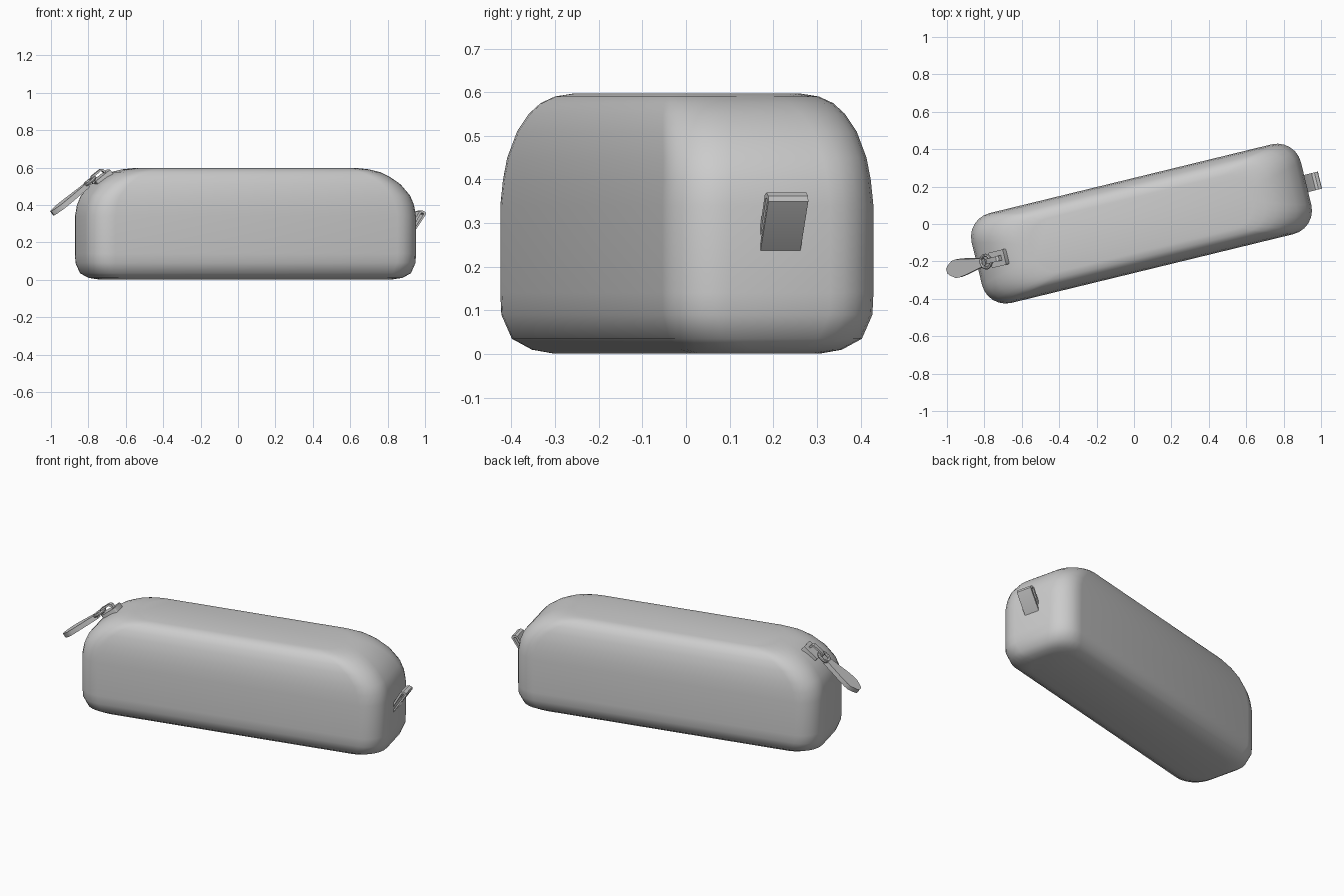
import bpy, bmesh
from math import radians, sin, cos, pi
from mathutils import Matrix

if "Cube" in bpy.data.objects:
    bpy.data.objects.remove(bpy.data.objects["Cube"])

# Frame of the case: u along its length, turned about z
CASE = Matrix.Translation((0.04, 0.002, 0)) @ Matrix.Rotation(radians(13.7), 4, 'Z')
# Frame of the zip: s runs down the sloped end, n points off the surface
S, C = sin(radians(38)), cos(radians(38))
ZIP = CASE @ Matrix(((-C, 0, -S, -0.78), (0, -1, 0, 0), (-S, 0, C, 0.541), (0, 0, 0, 1)))


def finish(bm, name, frame, smooth=35):
    bmesh.ops.recalc_face_normals(bm, faces=bm.faces)
    me = bpy.data.meshes.new(name)
    bm.to_mesh(me)
    bm.free()
    me.transform(frame)
    ob = bpy.data.objects.new(name, me)
    bpy.context.collection.objects.link(ob)
    bpy.context.view_layer.objects.active = ob
    ob.select_set(True)
    bpy.ops.object.shade_smooth_by_angle(angle=radians(smooth))
    ob.select_set(False)
    return ob


def loft(bm, rings, closed=False):
    rows = [[bm.verts.new(p) for p in ring] for ring in rings]
    n = len(rows[0])
    pairs = list(zip(rows, rows[1:])) + ([(rows[-1], rows[0])] if closed else [])
    for a, b in pairs:
        for i in range(n):
            j = (i + 1) % n
            bm.faces.new((a[i], a[j], b[j], b[i]))
    if not closed:
        bm.faces.new(rows[0])
        bm.faces.new(rows[-1])


def rounded_rect(hx, hy, r, z, seg=6):
    pts = []
    for k, (sx, sy) in enumerate(((1, 1), (-1, 1), (-1, -1), (1, -1))):
        for i in range(seg + 1):
            a = (k + i / seg) * pi / 2
            pts.append((sx * (hx - r) + r * cos(a), sy * (hy - r) + r * sin(a), z))
    return pts


def strip_loop(name, outer, inner, half, frame):
    # hollow loop: outer and inner outlines in the x-z plane, given a width
    bm = bmesh.new()
    ring = lambda o, y: [(x, y, z) for x, z in o]
    loft(bm, [ring(outer, -half), ring(outer, half), ring(inner, half), ring(inner, -half)], True)
    return finish(bm, name, frame)


# Soft case body: z, inset along length, inset across width
profile = [(.001, .11, .10), (.01, .06, .06), (.035, .022, .022), (.09, .002, .002), (.14, 0, 0),
           (.34, 0, 0), (.40, .01, .004), (.45, .03, .009), (.51, .08, .02),
           (.55, .135, .034), (.575, .185, .05), (.59, .24, .07), (.597, .30, .10)]
bm = bmesh.new()
loft(bm, [rounded_rect(.906 - iu, .247 - iv, min(.13, (.247 - iv) * .9), z) for z, iu, iv in profile])
finish(bm, "case_body", CASE, 60)

# Folded fabric tab on the right end
strip_loop("end_tab",
           [(.885, .22), (.905, .236), (.982, .35), (.98, .362), (.963, .37), (.947, .366), (.885, .262)],
           [(.895, .24), (.902, .247), (.969, .35), (.968, .355), (.961, .358), (.955, .356), (.895, .252)],
           .047, CASE)

# Zip slider plate
bm = bmesh.new()
loft(bm, [rounded_rect(.05, .042, .006, z, 3) for z in (-.02, .022)])
finish(bm, "zip_slider", ZIP)

# Arched bridge on the slider
strip_loop("slider_bridge",
           [(-.03, .015), (-.027, .043), (-.015, .053), (.045, .053), (.062, .042), (.065, .015)],
           [(-.02, .022), (-.017, .036), (-.01, .043), (.041, .043), (.05, .036), (.052, .022)],
           .014, ZIP)

# Ring joining the slider to the pull
bm = bmesh.new()
loft(bm, [[((.034 + .009 * cos(b)) * cos(a) + .07, (.034 + .009 * cos(b)) * sin(a), .036 + .009 * sin(b))
           for b in (2 * pi * j / 8 for j in range(8))]
          for a in (2 * pi * i / 20 for i in range(20))], True)
finish(bm, "zip_ring", ZIP)

# Leaf-shaped pull
half = [(.09, .018), (.11, .025), (.16, .033), (.22, .044), (.265, .049), (.29, .047), (.325, .026), (.338, .012)]
outline = half + [(s, -w) for s, w in reversed(half)]
bm = bmesh.new()
loft(bm, [[(s, w, n) for s, w in outline] for n in (.014, .042)])
finish(bm, "zip_pull", ZIP)
